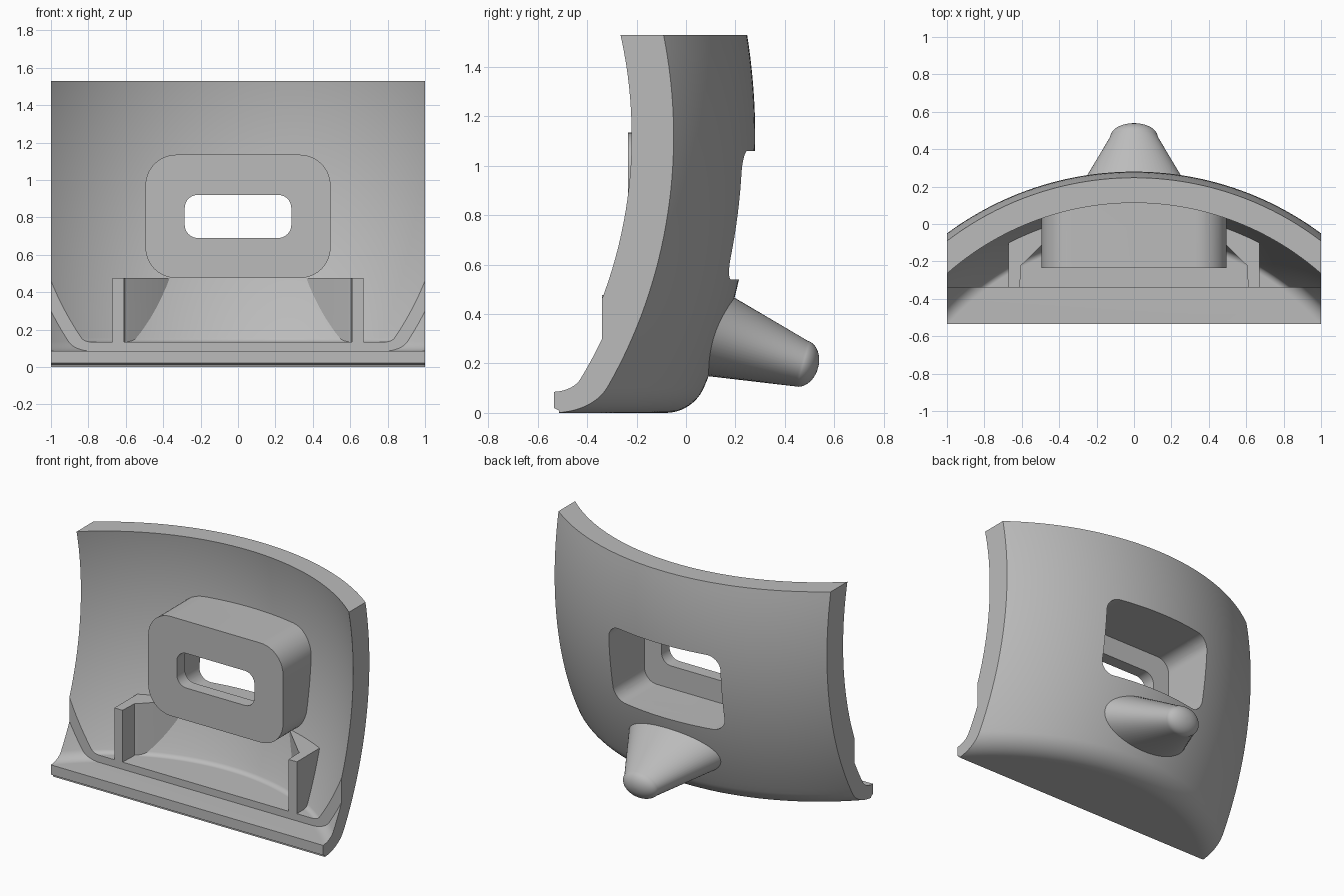
import bpy, bmesh
from math import sin, cos, asin, sqrt, pi
from mathutils import Vector

cube = bpy.data.objects.get("Cube")
if cube:
    bpy.data.objects.remove(cube, do_unlink=True)

grey = bpy.data.materials.new("light_grey")
grey.use_nodes = True
colour = (0.5, 0.5, 0.5, 1)
grey.diffuse_color = colour
grey.node_tree.nodes["Principled BSDF"].inputs["Base Color"].default_value = colour

AXIS_Y = -1.40               # vertical axis of the curved wall
BULGE, PEAK_R, PEAK_Z = 2.6, 1.68, 1.12
FILLET, TOP = 0.17, 1.53
THICK, THIN, STEP_Y = 0.133, 0.085, -0.34


def loft(name, rings):
    """Closed solid through rings that all have the same point count."""
    bm = bmesh.new()
    loops = [[bm.verts.new(p) for p in ring] for ring in rings]
    n = len(loops[0])
    for a, b in zip(loops, loops[1:]):
        for i in range(n):
            j = (i + 1) % n
            bm.faces.new((a[i], a[j], b[j], b[i]))
    bm.faces.new(loops[0][::-1])
    bm.faces.new(loops[-1])
    bmesh.ops.recalc_face_normals(bm, faces=bm.faces)
    mesh = bpy.data.meshes.new(name)
    bm.to_mesh(mesh)
    bm.free()
    mesh.materials.append(grey)
    obj = bpy.data.objects.new(name, mesh)
    bpy.context.collection.objects.link(obj)
    return obj


def select(obj):
    bpy.ops.object.select_all(action='DESELECT')
    obj.select_set(True)
    bpy.context.view_layer.objects.active = obj


def boolean(obj, cutter, operation):
    """Apply a boolean and throw the cutter away."""
    cutter.hide_render = True
    select(obj)
    mod = obj.modifiers.new("cut", 'BOOLEAN')
    mod.operation, mod.object, mod.solver = operation, cutter, 'EXACT'
    bpy.ops.object.modifier_apply(modifier=mod.name)
    bpy.data.objects.remove(cutter, do_unlink=True)


def bowl(name, inset, top, segments=256):
    """Lathe of the wall profile, offset inward by inset."""
    reach = BULGE - FILLET
    tilt = asin((PEAK_Z - FILLET) / reach)
    centre = PEAK_R - BULGE + reach * cos(tilt)
    profile = []
    for i in range(13):
        a = -pi / 2 + (pi / 2 - tilt) * i / 12
        r = FILLET - inset
        profile.append((centre + r * cos(a), FILLET + r * sin(a)))
    big = BULGE - inset
    end = asin((top - PEAK_Z) / big)
    for i in range(1, 33):
        a = -tilt + (end + tilt) * i / 32
        profile.append((PEAK_R - BULGE + big * cos(a), PEAK_Z + big * sin(a)))
    turns = [2 * pi * i / segments for i in range(segments)]
    return loft(name, [[(r * cos(t), AXIS_Y + r * sin(t), z) for t in turns]
                       for r, z in profile])


def rounded_block(name, half_w, z0, z1, radius, y0, y1):
    """Rounded rectangle in x and z, extruded along y."""
    mid, half_h = (z0 + z1) / 2, (z1 - z0) / 2
    outline = []
    for k, (sx, sz) in enumerate(((1, 1), (-1, 1), (-1, -1), (1, -1))):
        for i in range(11):
            a = pi / 2 * (k + i / 10)
            outline.append((sx * (half_w - radius) + radius * cos(a),
                            mid + sz * (half_h - radius) + radius * sin(a)))
    return loft(name, [[(x, y, z) for x, z in outline] for y in (y0, y1)])


def side_prism(name, outline, half_w):
    return loft(name, [[(x, y, z) for y, z in outline] for x in (-half_w, half_w)])


def pocket():
    return rounded_block("pocket_cutter", 0.41, 0.54, 1.06, 0.09, -0.15, 0.6)


# Curved wall and floor, trimmed to a rectangular front outline
wall = bowl("curved_wall", 0, TOP)
trim = [(-0.535, 0.02), (-0.515, 0.01), (-0.51, -0.1), (1, -0.1), (1, 2), (-0.535, 2)]
boolean(wall, side_prism("trim_cutter", trim, 1), 'INTERSECT')
boolean(wall, bowl("cavity_cutter", THICK, 1.7), 'DIFFERENCE')

# Thinner front lip
lip = bowl("lip_cutter", THIN, 1.7)
front = [(-4, -1), (STEP_Y, -1), (STEP_Y, 3), (-4, 3)]
boolean(lip, side_prism("front_cutter", front, 3), 'INTERSECT')
boolean(wall, lip, 'DIFFERENCE')
boolean(wall, pocket(), 'DIFFERENCE')

# Boss with a pocket from behind and a slot through its face
boss = rounded_block("slot_boss", 0.495, 0.475, 1.135, 0.165, -0.235, 0.4)
boolean(boss, bowl("wall_limit", 0.1, 1.7), 'INTERSECT')
boolean(boss, pocket(), 'DIFFERENCE')
boolean(boss, rounded_block("slot_cutter", 0.285, 0.69, 0.92, 0.07, -0.5, 0.5), 'DIFFERENCE')

# Angled ribs either side of the boss
ribs = []
rib_plan = [(0.67, STEP_Y), (0.61, STEP_Y), (0.605, -0.22), (0.59, -0.21),
            (0.30, 0.08), (0.67, 0.08)]
for side, name in ((1, "left_rib"), (-1, "right_rib")):
    rib = loft(name, [[(side * x, y, z) for x, y in rib_plan] for z in (0.09, 0.477)])
    boolean(rib, bowl("wall_limit", 0.1, 1.7), 'INTERSECT')
    ribs.append(rib)

# Rounded, flattened peg on the back
root, tip = Vector((0, 0.075, 0.332)), Vector((0, 0.465, 0.2))
up, out = Vector((0, 0.28, 0.96)), Vector((0, 0.96, -0.28))
rings = [(root, 0.36, 0.183)]
for i in range(12):
    a = pi / 2 * i / 12
    rings.append((tip + out * 0.072 * sin(a), 0.127 * cos(a), 0.096 * cos(a)))
angles = [2 * pi * i / 64 for i in range(64)]
peg = loft("back_peg", [[c + Vector((w * cos(t), 0, 0)) + up * (h * sin(t)) for t in angles]
                        for c, w, h in rings])

for obj in [wall, boss, peg] + ribs:
    select(obj)
    bpy.ops.object.shade_smooth_by_angle(angle=pi / 6)
